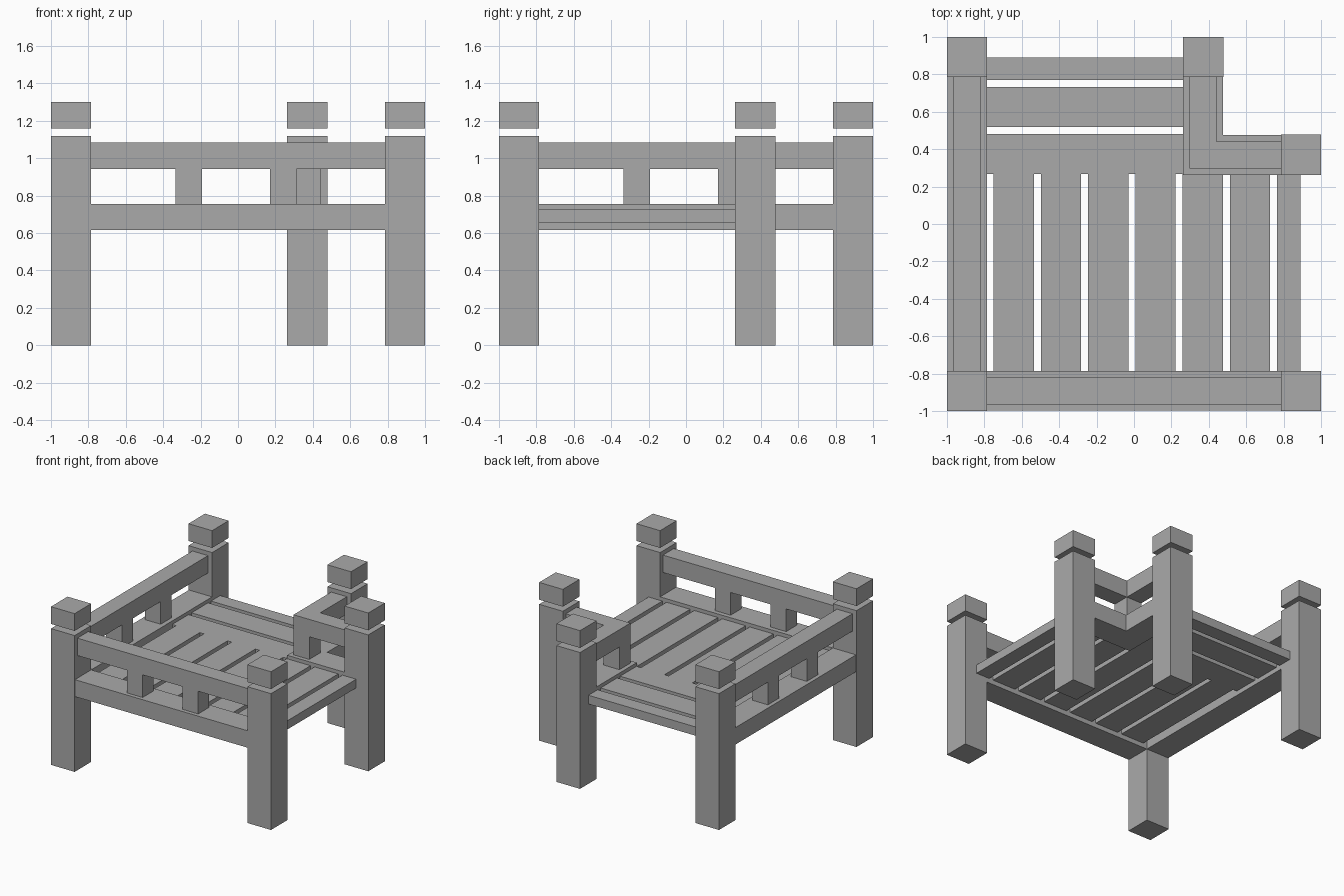
import bpy
import bmesh

cube = bpy.data.objects.get("Cube")
if cube:
    bpy.data.objects.remove(cube, do_unlink=True)

wood = bpy.data.materials.new("grey_wood")
wood.use_nodes = True
GREY = (0.4, 0.4, 0.4, 1)
wood.diffuse_color = GREY
wood.node_tree.nodes["Principled BSDF"].inputs["Base Color"].default_value = GREY


def prism(name, outline, z0, z1):
    """Extrude a counter-clockwise plan outline from z0 up to z1."""
    bm = bmesh.new()
    base = bm.faces.new([bm.verts.new((x, y, z0)) for x, y in outline])
    top = bmesh.ops.extrude_face_region(bm, geom=[base], use_keep_orig=True)
    moved = [v for v in top["geom"] if isinstance(v, bmesh.types.BMVert)]
    bmesh.ops.translate(bm, verts=moved, vec=(0, 0, z1 - z0))
    bmesh.ops.recalc_face_normals(bm, faces=bm.faces)
    mesh = bpy.data.meshes.new(name)
    bm.to_mesh(mesh)
    bm.free()
    mesh.materials.append(wood)
    obj = bpy.data.objects.new(name, mesh)
    bpy.context.collection.objects.link(obj)
    return obj


def box(name, x0, x1, y0, y1, z0, z1):
    return prism(name, [(x0, y0), (x1, y0), (x1, y1), (x0, y1)], z0, z1)


def elbow(name, a, b, end, z0, z1):
    """L-shaped rail running to +x and +y from its inner corner."""
    prism(name, [(a, a), (end, a), (end, b), (b, b), (b, end), (a, end)], z0, z1)


POST = 0.215
IN = 1 - POST                      # inner face of the outer posts
NOTCH, NOTCH_OUT = 0.263, 0.477    # notched back left corner
LOW, HIGH, BALUSTER = (0.617, 0.756), (0.942, 1.085), (0.756, 0.942)
DECK = (0.655, 0.727)
RAIL = (-0.964, -0.822)

# Posts with separate cap blocks
posts = {"front_right": (-1, -1), "front_left": (IN, -1), "back_right": (-1, IN),
         "back_notch": (NOTCH, IN), "side_notch": (IN, NOTCH)}
for name, (x, y) in posts.items():
    box(name + "_post", x, x + POST, y, y + POST, 0, 1.12)
    box(name + "_cap", x, x + POST, y, y + POST, 1.158, 1.3)

# Railings along the front and the right side
def railing(name, along_x):
    def part(label, span, depth, height):
        x, y = (span, depth) if along_x else (depth, span)
        box(name + label, *x, *y, *height)
    part("_lower_rail", (-IN, IN), (-0.996, -IN), LOW)
    part("_top_rail", (-IN, IN), RAIL, HIGH)
    for i, s in enumerate((-0.335, 0.17)):
        part(f"_baluster_{i + 1}", (s, s + 0.143), RAIL, BALUSTER)

railing("front", True)
railing("right", False)

# Railing around the notched corner
elbow("notch_lower_rail", NOTCH, NOTCH_OUT, IN, *LOW)
elbow("notch_top_rail", 0.297, 0.44, IN, *HIGH)
box("notch_baluster", 0.297, 0.44, 0.297, 0.44, *BALUSTER)

# Deck: planks running back, then planks running across
for i in range(7):
    x = -0.75 + i * 0.2525
    box(f"long_plank_{i + 1}", x, min(x + POST, 0.89), -IN, 0.268, *DECK)
for i, (y0, y1) in enumerate(((0.268, 0.48), (0.518, 0.733), (0.771, 0.89))):
    box(f"cross_plank_{i + 1}", -IN, NOTCH, y0, y1, *DECK)
